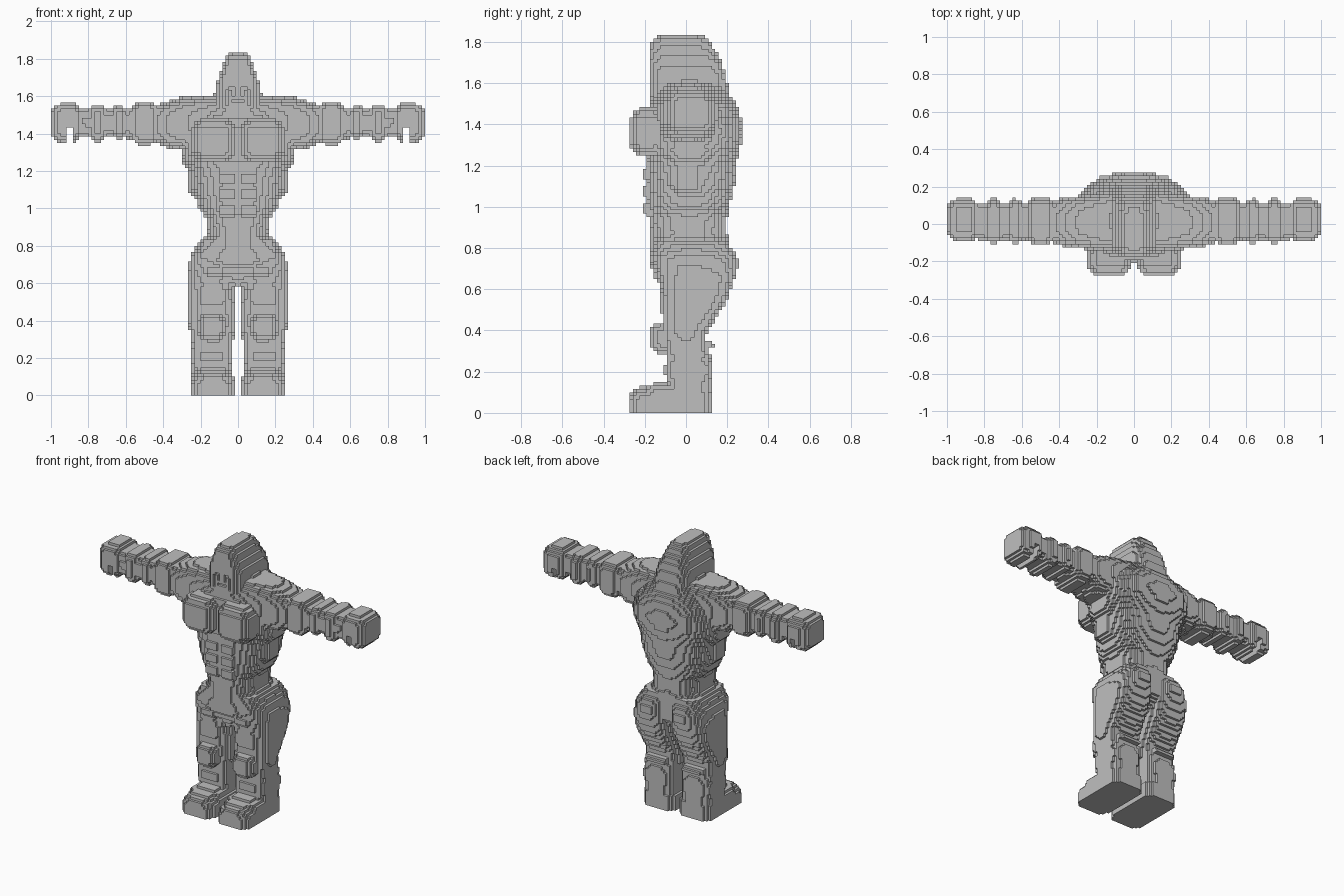
import bpy
import bmesh
import math

if "Cube" in bpy.data.objects:
    bpy.data.objects.remove(bpy.data.objects["Cube"])

V = 1 / 60                      # edge length of one cube
owner = {}                      # cube (i, j, k) -> part name

grey = bpy.data.materials.new("stone_grey")
grey.diffuse_color = (0.52, 0.52, 0.52, 1)
grey.use_nodes = True
grey.node_tree.nodes["Principled BSDF"].inputs["Base Color"].default_value = grey.diffuse_color


def each_cube(x0, x1, y0, y1, z0, z1):
    """Cube indices and centres on the +x side, inside the given bounds."""
    for i in range(max(0, int(x0 / V) - 1), int(x1 / V) + 2):
        for j in range(math.floor(y0 / V) - 1, math.ceil(y1 / V) + 2):
            for k in range(max(0, int(z0 / V) - 1), int(z1 / V) + 2):
                yield (i, j, k), (i + 0.5) * V, j * V, (k + 0.5) * V


def put(part, cube, paired):
    i, j, k = cube
    for idx, side in ((i, "left_"), (-1 - i, "right_")):
        owner.setdefault((idx, j, k), (side if paired else "") + part)


def block(part, x, y, z, soft=0.05, paired=True):
    """Box with stepped, rounded corners; x, y, z are (low, high)."""
    for cube, *p in each_cube(*x, *y, *z):
        over = 0
        for c, (lo, hi) in zip(p, (x, y, z)):
            r = min(soft, (hi - lo) / 2)
            d = abs(c - (lo + hi) / 2) - ((hi - lo) / 2 - r)
            over += (max(0, d) / r) ** 1.5
        if over <= 1:
            put(part, cube, paired)


def loft(part, axis, rows, power, paired=True):
    """Rounded sections (t, a0, a1, b0, b1) along x or z."""
    if axis == "z":
        bounds = (0, max(r[2] for r in rows), min(r[3] for r in rows),
                  max(r[4] for r in rows), rows[0][0], rows[-1][0])
    else:
        bounds = (rows[0][0], rows[-1][0], min(r[1] for r in rows),
                  max(r[2] for r in rows), min(r[3] for r in rows), max(r[4] for r in rows))
    for cube, x, y, z in each_cube(*bounds):
        t, a, b = (z, x, y) if axis == "z" else (x, y, z)
        for p, q in zip(rows, rows[1:]):
            if p[0] <= t < q[0]:
                f = (t - p[0]) / (q[0] - p[0])
                a0, a1, b0, b1 = (m + (n - m) * f for m, n in zip(p[1:], q[1:]))
                da = abs(2 * a - a0 - a1) / (a1 - a0)
                db = abs(2 * b - b0 - b1) / (b1 - b0)
                if da ** power + db ** power <= 1:
                    put(part, cube, paired)
                break


def carve(x, y, z):
    """Remove cubes from both sides."""
    for (i, j, k), cx, cy, cz in each_cube(*x, *y, *z):
        if x[0] < cx < x[1] and y[0] < cy < y[1] and z[0] < cz < z[1]:
            owner.pop((i, j, k), None)
            owner.pop((-1 - i, j, k), None)


# Hooded head with a long crest down the back
loft("head", "z", [(z, -w, w, f, b) for z, w, f, b in (
    (1.47, .05, -.16, .20), (1.52, .10, -.175, .215), (1.56, .12, -.18, .21),
    (1.65, .12, -.18, .19), (1.70, .105, -.18, .175), (1.75, .085, -.18, .15),
    (1.80, .07, -.175, .115), (1.835, .035, -.14, .08))], 4.5, False)
# Face: eye sockets, cheeks and mouth
carve((.015, .055), (-.2, -.158), (1.63, 1.655))
carve((.05, .07), (-.2, -.158), (1.55, 1.63))
carve((0, .035), (-.2, -.158), (1.565, 1.585))
carve((.02, .035), (-.2, -.158), (1.6, 1.63))

# Torso with narrow waist and flared hips
loft("torso", "z", [(z, -w, w, f, b) for z, w, f, b in (
    (.59, .06, -.10, .12), (.66, .18, -.14, .20), (.72, .25, -.18, .21),
    (.80, .225, -.17, .215), (.86, .165, -.175, .20), (.95, .17, -.18, .20),
    (1.00, .21, -.185, .21), (1.10, .245, -.185, .235), (1.20, .26, -.19, .24),
    (1.30, .30, -.21, .265), (1.38, .31, -.21, .275), (1.48, .27, -.19, .255),
    (1.55, .20, -.15, .21), (1.61, .12, -.10, .17))], 2.5, False)

# Chest, stomach, side and back muscles
block("chest", (.01, .25), (-.275, -.10), (1.25, 1.48), .06)
for z in (.95, 1.035, 1.12):
    block("stomach_muscle", (.008, .105), (-.21, -.12), (z, z + .08), .025)
block("side_muscle", (.12, .268), (-.10, .12), (1.03, 1.26), .08)
block("side_muscle", (.12, .305), (-.12, .15), (1.19, 1.36), .08)
block("shoulder_blade", (.07, .22), (.10, .262), (1.28, 1.47), .06)
block("back_plate", (-.08, .08), (.10, .275), (1.27, 1.45), .04, False)
block("buttock", (.025, .225), (.05, .255), (.63, .82), .08)

# Arms: tapering core with a row of swollen segments
loft("arm", "x", [(.12, -.15, .18, 1.28, 1.61), (.30, -.13, .15, 1.315, 1.595),
                  (.38, -.12, .14, 1.325, 1.57), (.44, -.10, .12, 1.36, 1.55),
                  (.60, -.09, .11, 1.375, 1.54), (.96, -.08, .11, 1.385, 1.54)], 3)
for x0, x1, z0, z1, f, b in ((.42, .575, 1.34, 1.57, -.112, .14),
                             (.585, .685, 1.365, 1.555, -.105, .135),
                             (.695, .805, 1.355, 1.555, -.105, .135),
                             (.825, 1.0, 1.355, 1.56, -.09, .135)):
    block("arm", (x0, x1), (f, b), (z0, z1), .05)
# Gap between thumb and fingers
carve((.882, .918), (-.3, .3), (1.3, 1.435))

# Legs
loft("leg", "z", [(0, .035, .245, -.10, .12), (.27, .03, .25, -.10, .12),
                  (.30, .025, .255, -.10, .11), (.38, .02, .26, -.11, .095),
                  (.45, .02, .262, -.11, .14), (.55, .02, .267, -.11, .20),
                  (.65, .018, .267, -.125, .235), (.75, .01, .25, -.16, .24),
                  (.83, .01, .20, -.15, .20)], 3.5)
block("knee", (.06, .215), (-.178, 0), (.29, .44), .05)
block("thigh_plate", (.05, .23), (-.13, 0), (.46, .62), .05)
block("thigh_plate", (.05, .20), (-.16, 0), (.62, .72), .05)
block("thigh_plate", (.10, .268), (-.07, .11), (.45, .73), .04)
block("calf", (.06, .22), (0, .137), (.31, .345), .02)
block("shin", (.03, .255), (-.10, .125), (.13, .285), .05)

# Feet, flat underneath
block("foot", (.015, .255), (-.215, .125), (-.15, .145), .06)
block("foot", (.018, .25), (-.283, .05), (-.15, .13), .07)

# Turn the cubes of each part into a shell of outer faces
SIDES = [((1, 0, 0), ((1, 0, 0), (1, 1, 0), (1, 1, 1), (1, 0, 1))),
         ((-1, 0, 0), ((0, 0, 0), (0, 0, 1), (0, 1, 1), (0, 1, 0))),
         ((0, 1, 0), ((0, 1, 0), (0, 1, 1), (1, 1, 1), (1, 1, 0))),
         ((0, -1, 0), ((0, 0, 0), (1, 0, 0), (1, 0, 1), (0, 0, 1))),
         ((0, 0, 1), ((0, 0, 1), (1, 0, 1), (1, 1, 1), (0, 1, 1))),
         ((0, 0, -1), ((0, 0, 0), (0, 1, 0), (1, 1, 0), (1, 0, 0)))]

for name in sorted(set(owner.values())):
    bm = bmesh.new()
    corners = {}
    for (i, j, k), part in owner.items():
        if part != name:
            continue
        for (di, dj, dk), quad in SIDES:
            if (i + di, j + dj, k + dk) in owner:
                continue
            verts = []
            for a, b, c in quad:
                key = (i + a, j + b, k + c)
                if key not in corners:
                    corners[key] = bm.verts.new((key[0] * V, (key[1] - 0.5) * V, key[2] * V))
                verts.append(corners[key])
            bm.faces.new(verts)
    mesh = bpy.data.meshes.new(name)
    bm.to_mesh(mesh)
    bm.free()
    mesh.materials.append(grey)
    bpy.context.collection.objects.link(bpy.data.objects.new(name, mesh))
